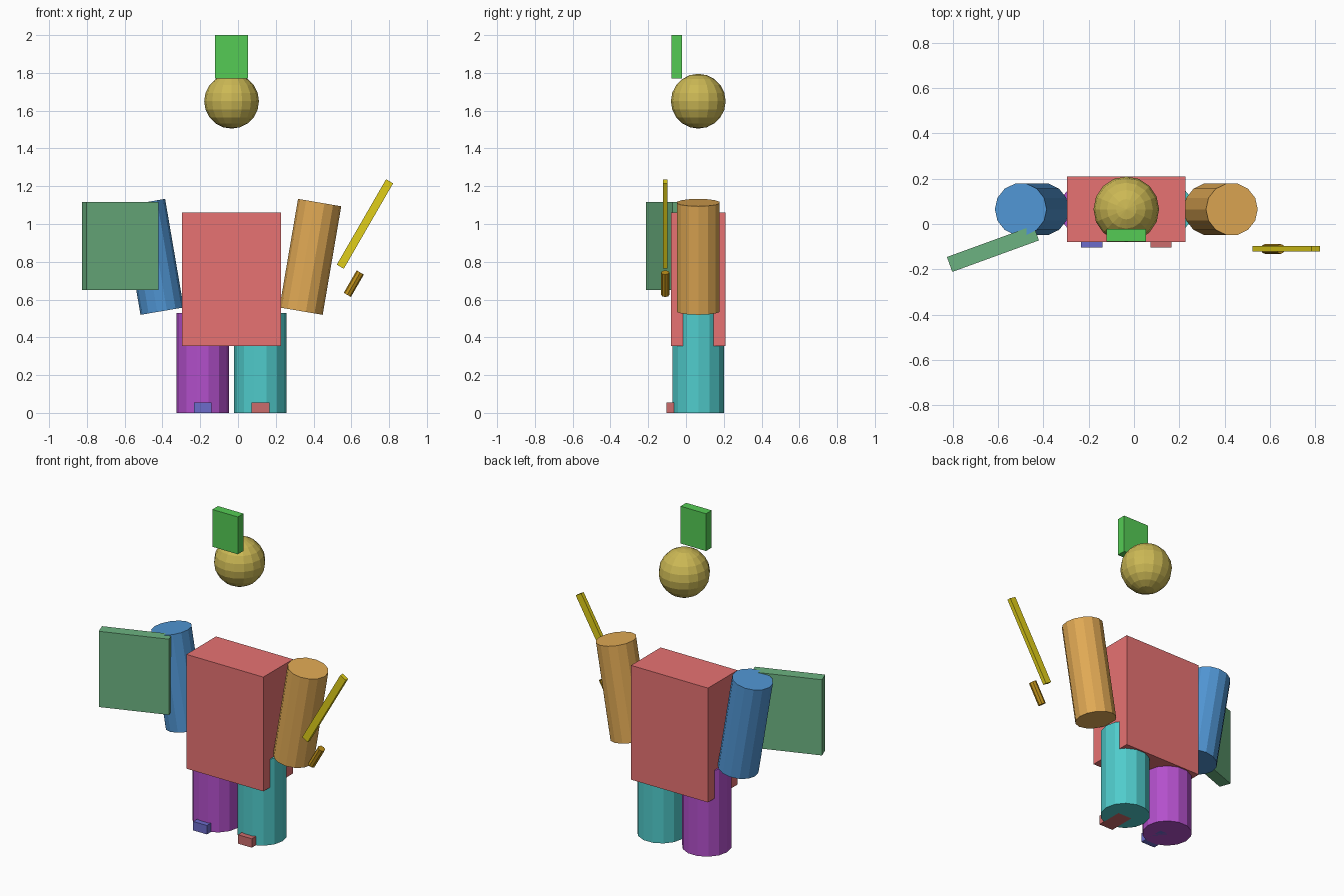
import bpy
from math import radians

if "Cube" in bpy.data.objects:
    bpy.data.objects.remove(bpy.data.objects["Cube"])

CX, CY = -0.034, 0.065   # centre line of the figure


def finish(name, color):
    ob = bpy.context.object
    ob.name = name
    mat = bpy.data.materials.new(name + "_color")
    mat.diffuse_color = (*color, 1)
    mat.use_nodes = True
    mat.node_tree.nodes["Principled BSDF"].inputs["Base Color"].default_value = mat.diffuse_color
    ob.data.materials.append(mat)
    return ob


def box(name, loc, size, color, rot=(0, 0, 0)):
    bpy.ops.mesh.primitive_cube_add(size=1, location=loc, rotation=[radians(a) for a in rot])
    bpy.context.object.scale = size
    return finish(name, color)


def cylinder(name, loc, radius, depth, color, tilt=0, sides=14):
    # mesh is turned so a corner points along x, then tilted sideways
    bpy.ops.mesh.primitive_cylinder_add(vertices=sides, radius=radius, depth=depth, location=loc)
    ob = bpy.context.object
    ob.rotation_euler = (0, 0, radians(90))
    bpy.ops.object.transform_apply(location=False, rotation=True, scale=False)
    ob.rotation_euler = (0, radians(tilt), 0)
    return finish(name, color)


# body
box("torso", (CX, CY, 0.7075), (0.525, 0.289, 0.705), (0.80, 0.17, 0.17))

# head and crest
bpy.ops.mesh.primitive_uv_sphere_add(segments=16, ring_count=10, radius=0.145,
                                     location=(CX, CY, 1.65))
finish("head", (0.60, 0.48, 0.09))
box("crest", (CX, -0.05, 1.885), (0.174, 0.055, 0.23), (0.09, 0.60, 0.09))

# paired limbs
sides = [
    (-1, "left", (0.45, 0.08, 0.60), (0.15, 0.15, 0.60), (0.08, 0.30, 0.65)),
    (1, "right", (0.08, 0.60, 0.60), (0.60, 0.15, 0.15), (0.75, 0.40, 0.09)),
]
for s, side, leg_col, foot_col, arm_col in sides:
    x = CX + s * 0.153
    cylinder(side + "_leg", (x, CY, 0.265), 0.139, 0.53, leg_col)
    box(side + "_foot", (x, -0.02, 0.0275), (0.094, 0.166, 0.055), foot_col)
    cylinder(side + "_arm", (CX + s * 0.417, CY, 0.826), 0.116, 0.583, arm_col, tilt=s * 9.7)

# shield
box("shield", (-0.623, -0.109, 0.884), (0.407, 0.07, 0.467), (0.15, 0.45, 0.22), (0, 0, 20))

# sword
box("sword_blade", (0.672, -0.11, 1.0), (0.043, 0.024, 0.522), (0.75, 0.62, 0.01), (0, 30, 0))
cylinder("sword_handle", (0.613, -0.11, 0.684), 0.022, 0.137, (0.50, 0.27, 0.01), tilt=30, sides=8)
